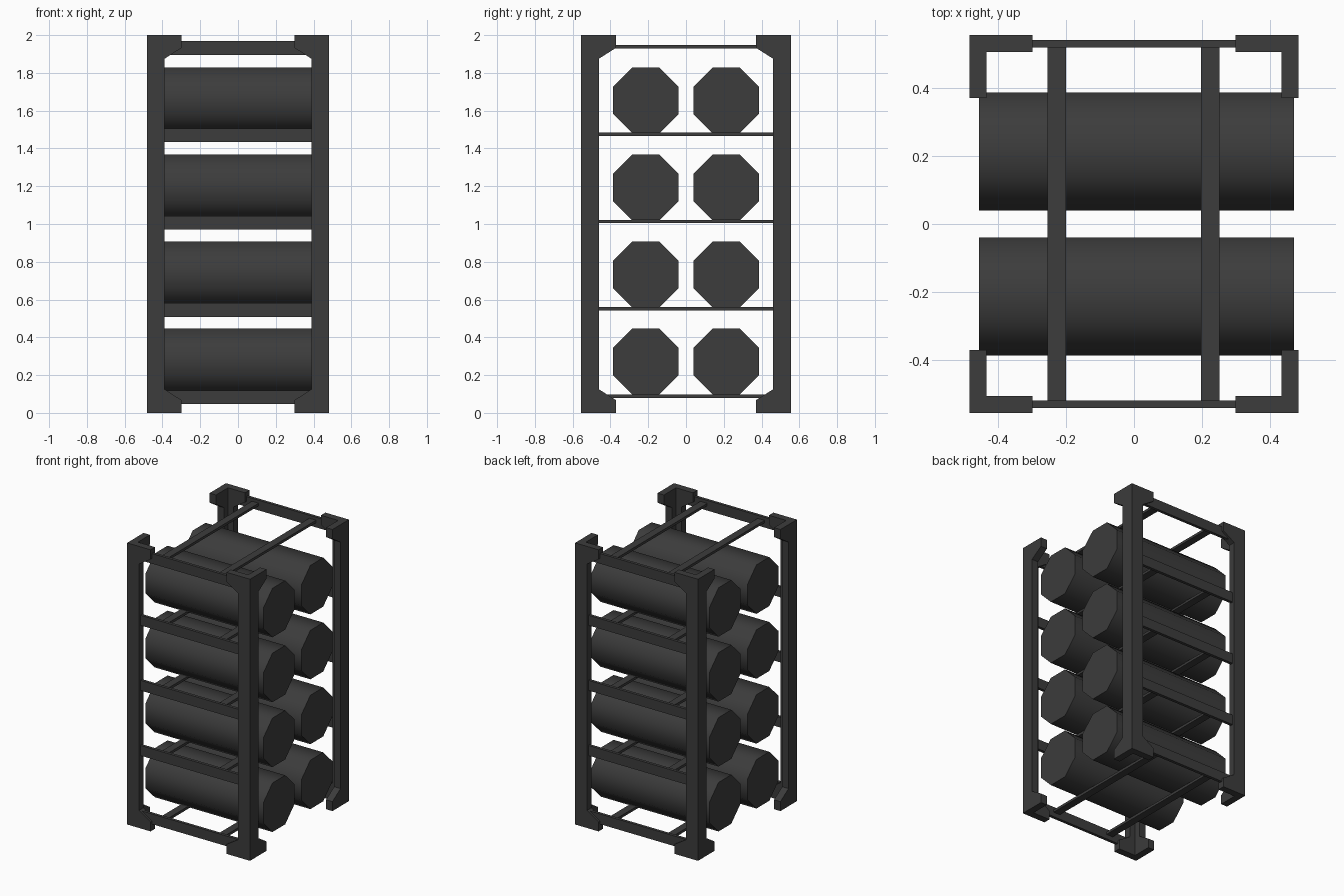
import bpy, bmesh, math
from mathutils import Vector, Matrix

if "Cube" in bpy.data.objects:
    bpy.data.objects.remove(bpy.data.objects["Cube"])

HX, HY, H = 0.483, 0.555, 2.0     # half width, half depth, height
T = 0.05                          # corner angle thickness

mat = bpy.data.materials.new("dark_metal")
mat.diffuse_color = (0.045, 0.045, 0.045, 1)
mat.use_nodes = True
mat.node_tree.nodes["Principled BSDF"].inputs["Base Color"].default_value = mat.diffuse_color


def finish(name, bm, mirror=None):
    bmesh.ops.recalc_face_normals(bm, faces=bm.faces)
    me = bpy.data.meshes.new(name)
    bm.to_mesh(me)
    bm.free()
    me.materials.append(mat)
    ob = bpy.data.objects.new(name, me)
    bpy.context.collection.objects.link(ob)
    if mirror:
        m = ob.modifiers.new("mirror", 'MIRROR')
        m.use_axis = mirror
    return ob


def plate(bm, points, depth):
    f = bm.faces.new([bm.verts.new(p) for p in points])
    ext = bmesh.ops.extrude_face_region(bm, geom=[f])
    vs = [v for v in ext["geom"] if isinstance(v, bmesh.types.BMVert)]
    bmesh.ops.translate(bm, verts=vs, vec=Vector(depth))


def box(name, lo, hi, mirror=None):
    bm = bmesh.new()
    plate(bm, [(lo[0], lo[1], lo[2]), (hi[0], lo[1], lo[2]),
               (hi[0], hi[1], lo[2]), (lo[0], hi[1], lo[2])], (0, 0, hi[2] - lo[2]))
    return finish(name, bm, mirror)


# Corner posts: L section with flared, chamfered ends
def profile(start):
    return [(start, 0), (0.185, 0), (0.185, 0.067), (0.094, 0.125),
            (0.094, H - 0.125), (0.185, H - 0.067), (0.185, H), (start, H)]


bm = bmesh.new()
plate(bm, [(-HX + u, -HY, z) for u, z in profile(0)], (0, T, 0))
plate(bm, [(-HX, -HY + u, z) for u, z in profile(T)], (T, 0, 0))
finish("corner_posts", bm, (True, True, False))

# Rails front and back, with pairs of cross bars at each level
for i in range(5):
    zc = 0.082 + i * 0.4625
    box(f"rails_{i}", (-0.44, -0.54, zc - 0.036), (0.44, -0.519, zc + 0.036),
        (False, True, False))
    for side, x in (("left", -0.2275), ("right", 0.2235)):
        box(f"cross_bar_{side}_{i}", (x - 0.027, -0.52, zc - 0.003),
            (x + 0.027, 0.52, zc + 0.015))

# Octagonal tanks, two per level
R = 0.174 / math.cos(math.pi / 8)
for i in range(4):
    for side, y in (("front", -0.213), ("back", 0.213)):
        bm = bmesh.new()
        bmesh.ops.create_cone(bm, cap_ends=True, segments=8, radius1=R,
                              radius2=R, depth=0.925)
        bmesh.ops.rotate(bm, verts=bm.verts, matrix=Matrix.Rotation(math.pi / 8, 3, 'Z'))
        bmesh.ops.rotate(bm, verts=bm.verts, matrix=Matrix.Rotation(math.pi / 2, 3, 'Y'))
        bmesh.ops.translate(bm, verts=bm.verts, vec=(0.0075, y, 0.272 + i * 0.461))
        for f in bm.faces:
            f.smooth = len(f.verts) == 4
        for e in bm.edges:
            e.smooth = all(f.smooth for f in e.link_faces)
        finish(f"tank_{side}_{i}", bm)
